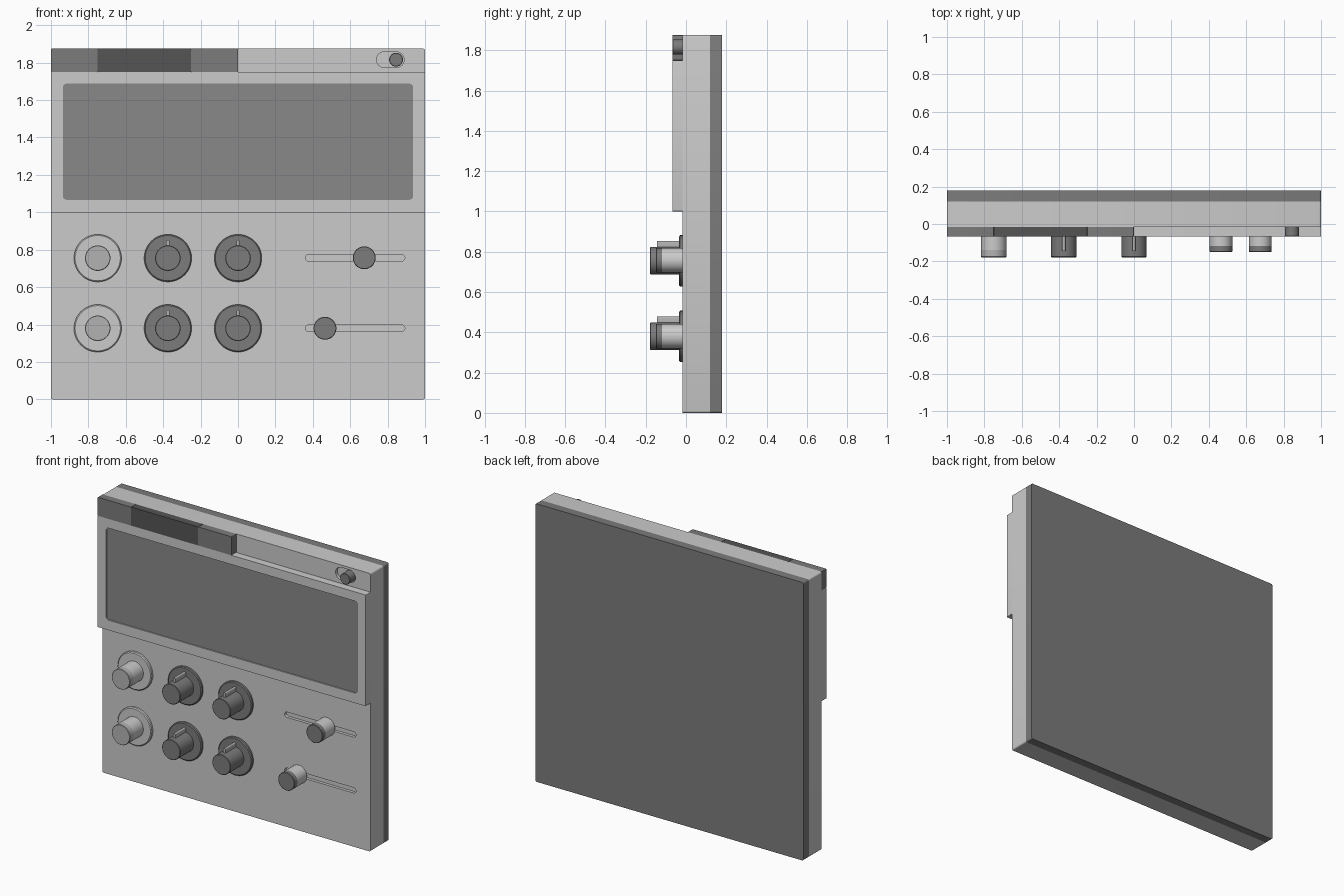
import bpy, bmesh, math

if "Cube" in bpy.data.objects:
    bpy.data.objects.remove(bpy.data.objects["Cube"])

FACE = -0.017     # front face of the body
RAISED = -0.068   # front face of the bezel and tabs


def mat(name, v):
    m = bpy.data.materials.new(name)
    m.diffuse_color = (v, v, v, 1)
    m.use_nodes = True
    m.node_tree.nodes["Principled BSDF"].inputs["Base Color"].default_value = m.diffuse_color
    return m


BODY = mat("body_grey", 0.6)
LIGHT = mat("light_grey", 0.75)
MID = mat("mid_grey", 0.45)
SCREEN = mat("screen_grey", 0.25)
DARK = mat("dark_grey", 0.2)
BLACK = mat("charcoal", 0.09)


def prism(name, outline, y0, y1, material):
    """Extrude an (x, z) outline from y0 (front) to y1 (back)."""
    bm = bmesh.new()
    face = bm.faces.new([bm.verts.new((x, y0, z)) for x, z in outline])
    ext = bmesh.ops.extrude_face_region(bm, geom=[face])
    moved = [v for v in ext["geom"] if isinstance(v, bmesh.types.BMVert)]
    bmesh.ops.translate(bm, verts=moved, vec=(0, y1 - y0, 0))
    bmesh.ops.recalc_face_normals(bm, faces=bm.faces)
    me = bpy.data.meshes.new(name)
    bm.to_mesh(me)
    bm.free()
    ob = bpy.data.objects.new(name, me)
    bpy.context.collection.objects.link(ob)
    me.materials.append(material)
    return ob


def smooth(ob):
    bpy.ops.object.select_all(action='DESELECT')
    ob.select_set(True)
    bpy.context.view_layer.objects.active = ob
    bpy.ops.object.shade_smooth_by_angle(angle=math.radians(35))
    return ob


def rounded(x0, x1, z0, z1, r, n=6):
    """Rounded rectangle outline; a pill when r is half the height."""
    pts = []
    corners = [(x1 - r, z1 - r), (x0 + r, z1 - r), (x0 + r, z0 + r), (x1 - r, z0 + r)]
    for q, (cx, cz) in enumerate(corners):
        for i in range(n + 1):
            a = (q + i / n) * math.pi / 2
            pts.append((cx + r * math.cos(a), cz + r * math.sin(a)))
    return pts


def box(name, x0, x1, z0, z1, y0, y1, material, r=0.004):
    return smooth(prism(name, rounded(x0, x1, z0, z1, r, 3), y0, y1, material))


def lathe(name, x, z, profile, material, n=48):
    """Round part along y from (radius, y) pairs, back to front."""
    bm = bmesh.new()
    rings = [[bm.verts.new((x + r * math.cos(2 * math.pi * i / n), y,
                            z + r * math.sin(2 * math.pi * i / n))) for i in range(n)]
             for r, y in profile]
    for a, b in zip(rings, rings[1:]):
        for i in range(n):
            j = (i + 1) % n
            bm.faces.new((a[i], a[j], b[j], b[i]))
    bm.faces.new(rings[0])
    bm.faces.new(rings[-1])
    bmesh.ops.recalc_face_normals(bm, faces=bm.faces)
    me = bpy.data.meshes.new(name)
    bm.to_mesh(me)
    bm.free()
    ob = bpy.data.objects.new(name, me)
    bpy.context.collection.objects.link(ob)
    me.materials.append(material)
    return smooth(ob)


def cut(target, outline, y0, y1):
    """Cut a pocket and remove the cutter."""
    cutter = prism("cutter", outline, y0, y1, target.data.materials[0])
    cutter.hide_render = True
    mod = target.modifiers.new("pocket", 'BOOLEAN')
    mod.object = cutter
    mod.solver = 'EXACT'
    bpy.context.view_layer.objects.active = target
    bpy.ops.object.modifier_apply(modifier=mod.name)
    bpy.data.objects.remove(cutter)


# Casing: front body and darker back plate
body = box("front_body", -1, 1, 0, 1.875, FACE, 0.12, BODY, 0.01)
box("back_plate", -1, 1, 0, 1.875, 0.12, 0.178, DARK, 0.01)

# Slider slots and toggle pocket
SLIDERS = [(0.675, 0.757), (0.465, 0.38)]
for _, z in SLIDERS:
    cut(body, rounded(0.36, 0.892, z - 0.018, z + 0.018, 0.0179), FACE - 0.05, FACE + 0.02)
cut(body, rounded(0.74, 0.888, 1.774, 1.858, 0.0419), FACE - 0.05, FACE + 0.02)
smooth(body)

# Display bezel with a recessed screen
bezel = box("screen_bezel", -1, 1, 1.0, 1.75, RAISED, FACE, LIGHT)
cut(bezel, rounded(-0.936, 0.936, 1.067, 1.688, 0.02), RAISED - 0.05, FACE + 0.05)
smooth(bezel)
smooth(prism("screen", rounded(-0.936, 0.936, 1.067, 1.688, 0.02),
             RAISED + 0.008, FACE, SCREEN))

# Connector tabs along the top
for name, x0, x1, m in [("output_tab", -1, -0.75, DARK), ("sync_input_tab", -0.75, -0.25, BLACK),
                        ("usb_tab", -0.25, 0, DARK)]:
    box(name, x0, x1, 1.75, 1.875, RAISED, FACE, m)

# Toggle switch
lathe("toggle_button", 0.845, 1.816, [(0.037, FACE + 0.02), (0.037, RAISED + 0.003),
                                      (0.034, RAISED)], DARK)

# Rotary knobs: left column plain, the others with a pointer rib
for row, z in enumerate((0.755, 0.38)):
    for col, x in enumerate((-0.75, -0.375, 0)):
        tag = f"{row + 1}_{col + 1}"
        side, cap = (LIGHT, MID) if col == 0 else (DARK, DARK)
        lathe("knob_base_" + tag, x, z, [(0.127, FACE), (0.127, -0.029), (0.121, -0.034)],
              BODY if col == 0 else DARK)
        lathe("knob_" + tag, x, z, [(0.068, -0.03), (0.068, -0.14)], side)
        lathe("knob_cap_" + tag, x, z, [(0.068, -0.14), (0.068, -0.175), (0.065, -0.178)], cap)
        if col:
            box("knob_pointer_" + tag, x - 0.009, x + 0.009, z + 0.04, z + 0.098,
                -0.145, -0.03, MID, 0.008)

# Slider handles
for i, (x, z) in enumerate(SLIDERS):
    lathe(f"slider_handle_{i + 1}", x, z, [(0.061, FACE), (0.061, -0.118)], LIGHT)
    lathe(f"slider_cap_{i + 1}", x, z, [(0.061, -0.118), (0.061, -0.147), (0.058, -0.15)], DARK)
